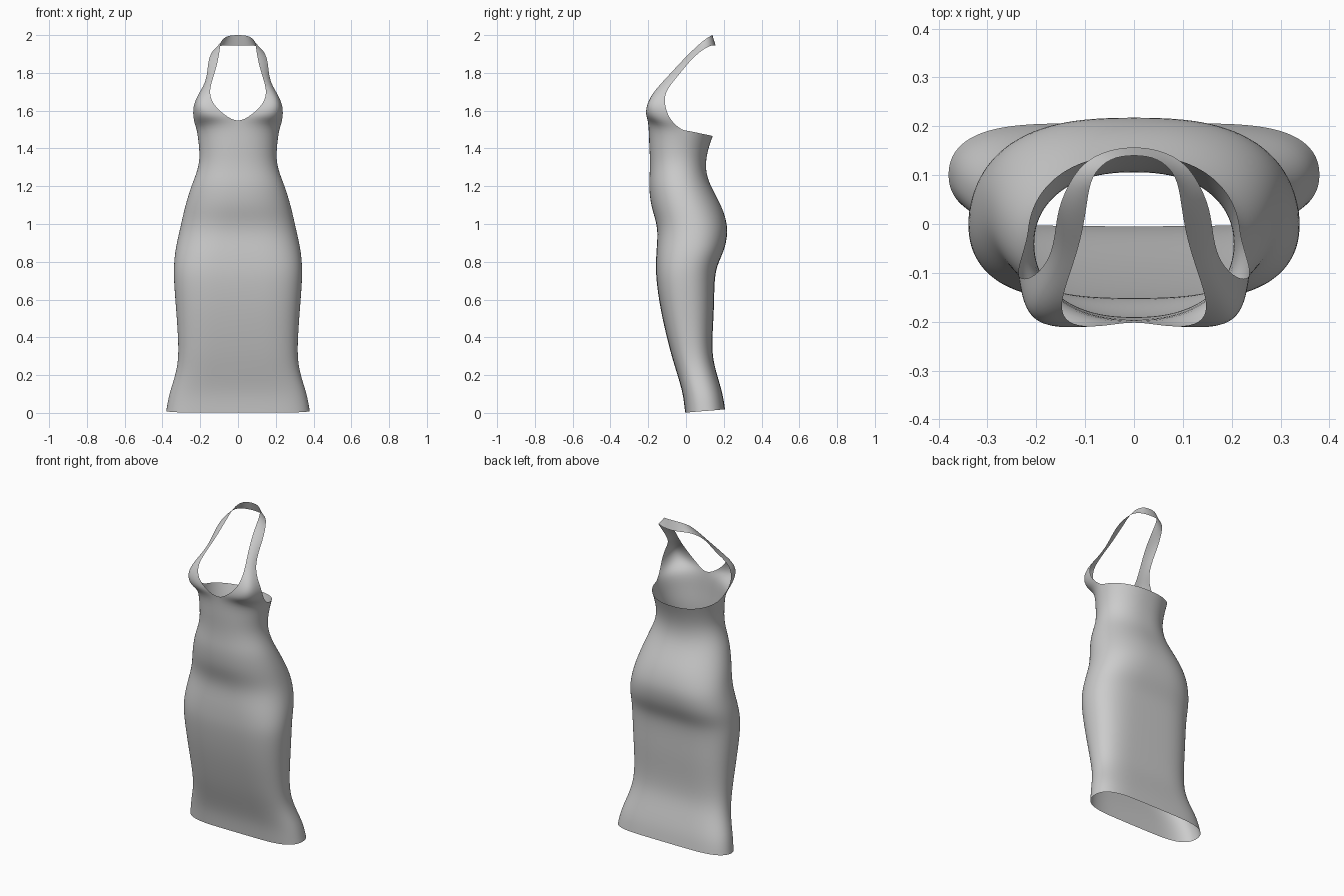
import bpy, bmesh, math
from mathutils import Vector

Q = 12  # columns per quarter turn

# Body rings: z, half width, front y, back y, x exponent, y exponent, tilt
RINGS = [
    (0.010, 0.380, -0.005, 0.207, 5.0, 2.2, -0.009),
    (0.10, 0.366, -0.015, 0.195, 5.0, 2.2, 0),
    (0.20, 0.330, -0.045, 0.165, 4.5, 2.2, 0),
    (0.29, 0.315, -0.073, 0.140, 4.5, 2.2, 0),
    (0.40, 0.317, -0.102, 0.139, 4.2, 2.2, 0),
    (0.55, 0.328, -0.136, 0.149, 4.0, 2.2, 0),
    (0.70, 0.340, -0.158, 0.150, 3.8, 2.2, 0),
    (0.78, 0.340, -0.160, 0.163, 3.6, 2.2, 0),
    (0.86, 0.333, -0.157, 0.204, 3.2, 2.2, 0),
    (0.95, 0.313, -0.149, 0.222, 2.8, 2.2, 0),
    (1.02, 0.297, -0.160, 0.214, 2.5, 2.2, 0),
    (1.10, 0.279, -0.187, 0.187, 2.3, 2.1, 0),
    (1.20, 0.248, -0.197, 0.130, 2.3, 2.1, 0),
    (1.27, 0.219, -0.192, 0.106, 2.3, 2.1, 0),
    (1.34, 0.202, -0.190, 0.105, 2.3, 2.1, 0),
    (1.42, 0.207, -0.196, 0.121, 2.3, 2.1, 0.012),
    (1.50, 0.218, -0.197, 0.142, 2.3, 2.1, 0.034),
]

# Halter rows: neckline edge point, armhole edge point, outward bulge
STRAP = [
    ((0.070, -0.212, 1.575), (0.236, -0.085, 1.550), 0.060),
    ((0.130, -0.208, 1.630), (0.240, -0.112, 1.620), 0.045),
    ((0.151, -0.182, 1.685), (0.212, -0.115, 1.685), 0.020),
    ((0.145, -0.140, 1.735), (0.176, -0.080, 1.740), 0.008),
    ((0.122, -0.075, 1.805), (0.162, -0.030, 1.800), 0.004),
    ((0.106, -0.020, 1.865), (0.158, 0.020, 1.862), 0.004),
    ((0.096, 0.045, 1.930), (0.141, 0.070, 1.910), 0.004),
    ((0.088, 0.100, 1.978), (0.108, 0.125, 1.945), 0.0),
    ((0.050, 0.136, 1.999), (0.055, 0.152, 1.946), 0.0),
    ((0.000, 0.142, 2.000), (0.000, 0.159, 1.945), 0.0),
]


def spow(v, e):
    return math.copysign(abs(v) ** e, v)


def ring_point(ring, j):
    z, w, front, back, a, b, tilt = ring
    t = math.pi * (j / (2 * Q) - 0.5)
    c, s = max(0.0, math.cos(t)), math.sin(t)
    if j in (0, 2 * Q):
        c = 0.0
    return (w * c ** (2 / a),
            (front + back) / 2 + (back - front) / 2 * spow(s, 2 / b),
            z - tilt * s)


def bridge(bm, lower, upper):
    for j in range(min(len(lower), len(upper)) - 1):
        bm.faces.new((lower[j], lower[j + 1], upper[j + 1], upper[j]))


bm = bmesh.new()

# Skirt and bodice, right half
prev = None
for ring in RINGS:
    row = [bm.verts.new(ring_point(ring, j)) for j in range(2 * Q + 1)]
    if prev:
        bridge(bm, prev, row)
    prev = row

# Cup and halter strap grow out of the front quarter of the top ring
prev = prev[:Q + 1]
out = Vector((0.6, -0.8, 0))
for inner, outer, bulge in STRAP:
    row = []
    for j in range(Q + 1):
        u = j / Q
        p = Vector(inner).lerp(Vector(outer), u) + out * bulge * math.sin(math.pi * u)
        row.append(bm.verts.new(p))
    bridge(bm, prev, row)
    prev = row

for f in bm.faces:
    f.smooth = True
mesh = bpy.data.meshes.new("halter_dress")
bm.to_mesh(mesh)
bm.free()
dress = bpy.data.objects.new("halter_dress", mesh)
bpy.context.collection.objects.link(dress)

# Left half and smoothing
mirror = dress.modifiers.new("Mirror", 'MIRROR')
mirror.use_clip = True
mirror.merge_threshold = 0.0005
sub = dress.modifiers.new("Smooth", 'SUBSURF')
sub.levels = sub.render_levels = 2
